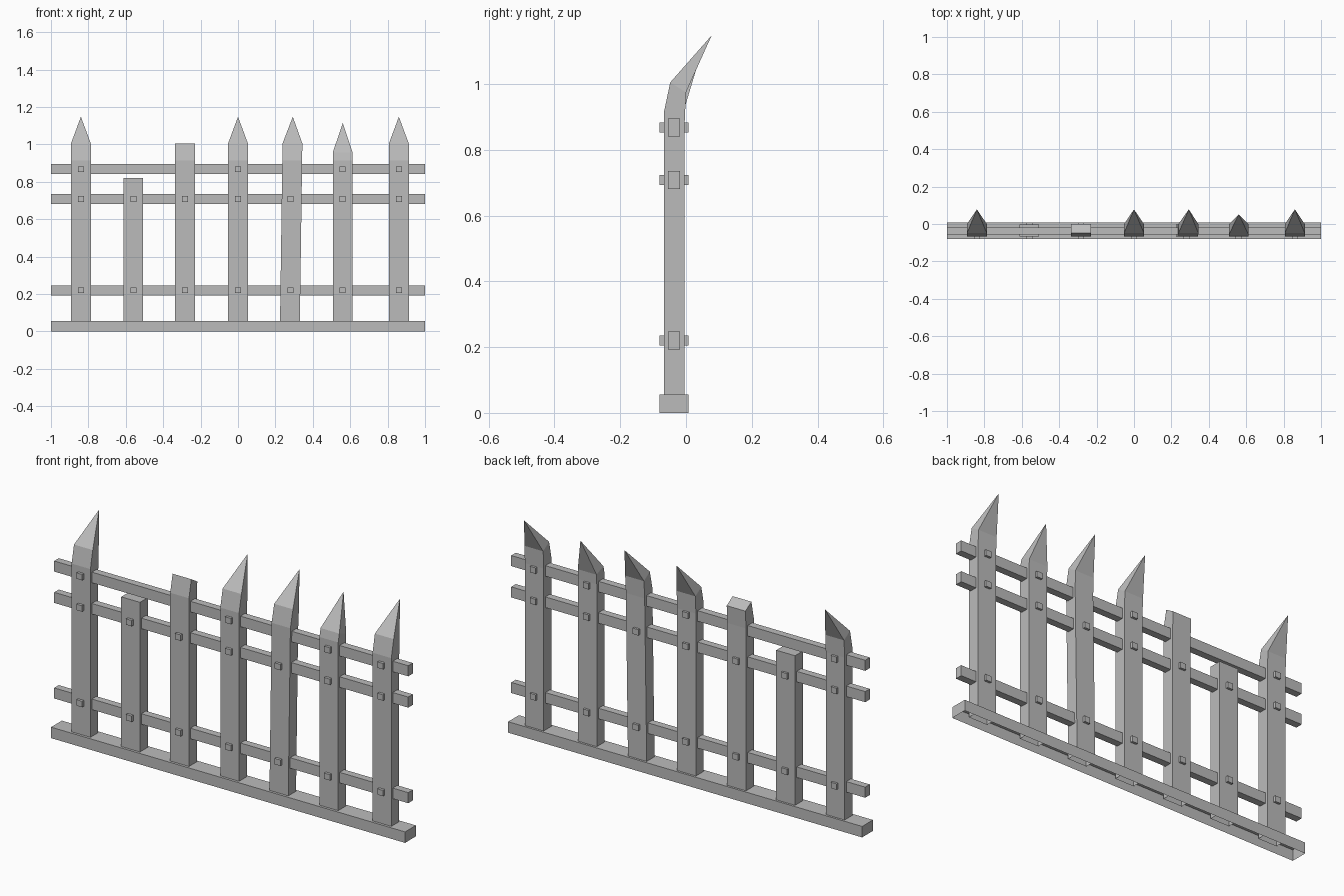
import bpy
import bmesh

cube = bpy.data.objects.get("Cube")
if cube:
    bpy.data.objects.remove(cube, do_unlink=True)

grey = bpy.data.materials.new("weathered_grey")
grey.use_nodes = True
COLOUR = (0.5, 0.5, 0.5, 1)
grey.diffuse_color = COLOUR
grey.node_tree.nodes["Principled BSDF"].inputs["Base Color"].default_value = COLOUR

FRONT, BACK = -0.067, -0.004
HALF = 0.053


def finish(name, bm):
    bmesh.ops.recalc_face_normals(bm, faces=bm.faces)
    mesh = bpy.data.meshes.new(name)
    bm.to_mesh(mesh)
    bm.free()
    mesh.materials.append(grey)
    obj = bpy.data.objects.new(name, mesh)
    bpy.context.collection.objects.link(obj)
    return obj


def box(name, x, y, z, open_bottom=False):
    """Box from (low, high) ranges."""
    bm = bmesh.new()
    bmesh.ops.create_cube(bm, size=1)
    for v in bm.verts:
        v.co = [r[0] if c < 0 else r[1] for c, r in zip(v.co, (x, y, z))]
    obj = finish(name, bm)
    if open_bottom:
        bm = bmesh.new()
        bm.from_mesh(obj.data)
        low = [f for f in bm.faces if f.normal.z < -0.5]
        bmesh.ops.delete(bm, geom=low, context='FACES_ONLY')
        bm.to_mesh(obj.data)
        bm.free()
    return obj


def picket(name, x, sections, tip=None, lean=0.0):
    """Loft through (front y, front z, back y, back z) sections, then cap or point."""
    bm = bmesh.new()
    rings = []
    for fy, fz, by, bz in sections:
        corners = ((-HALF, fy, fz), (HALF, fy, fz), (HALF, by, bz), (-HALF, by, bz))
        rings.append([bm.verts.new((x + cx + lean * cz, cy, cz)) for cx, cy, cz in corners])
    for low, high in zip(rings, rings[1:]):
        for i in range(4):
            j = (i + 1) % 4
            bm.faces.new((low[i], low[j], high[j], high[i]))
    if tip:
        point = bm.verts.new((x + lean * tip[1], *tip))
        for i in range(4):
            bm.faces.new((rings[-1][i], rings[-1][(i + 1) % 4], point))
    else:
        bm.faces.new(rings[-1])
    return finish(name, bm)


# Ground beam, hollow underneath
box("ground_beam", (-1, 1), (-0.08, 0.007), (0, 0.056), open_bottom=True)

# Horizontal rails
RAILS = {"lower": 0.22, "middle": 0.708, "upper": 0.868}
for label, z in RAILS.items():
    box(label + "_rail", (-1, 1), (-0.055, -0.018), (z - 0.027, z + 0.027))

# Pickets: bent and pointed, bent and snapped off, or short
foot = (FRONT, 0.03, BACK, 0.03)
bend = (FRONT, 0.915, BACK, 0.885)
neck = (-0.048, 1.005, 0.0, 0.975)
low_neck = (-0.058, 0.957, -0.002, 0.935)
short_top = (FRONT, 0.82, BACK, 0.82)
tip = (0.078, 1.148)

for name, x in (("right_end_picket", -0.84), ("centre_picket", 0), ("left_end_picket", 0.86)):
    picket(name, x, (foot, bend, neck), tip)
picket("short_picket", -0.56, (foot, short_top))
picket("snapped_picket", -0.283, (foot, bend, neck))
picket("leaning_picket", 0.277, (foot, bend, neck), tip, lean=0.014)
picket("low_picket", 0.56, (foot, bend, low_neck), (0.052, 1.115))

# Square bolts through pickets and rails
BOLTED = {-0.84: 3, -0.56: 2, -0.283: 2, 0: 3, 0.28: 2, 0.56: 3, 0.86: 3}
for x, count in BOLTED.items():
    for label, z in list(RAILS.items())[:count]:
        box(label + "_bolt", (x - 0.016, x + 0.016), (-0.081, 0.008), (z - 0.015, z + 0.015))
